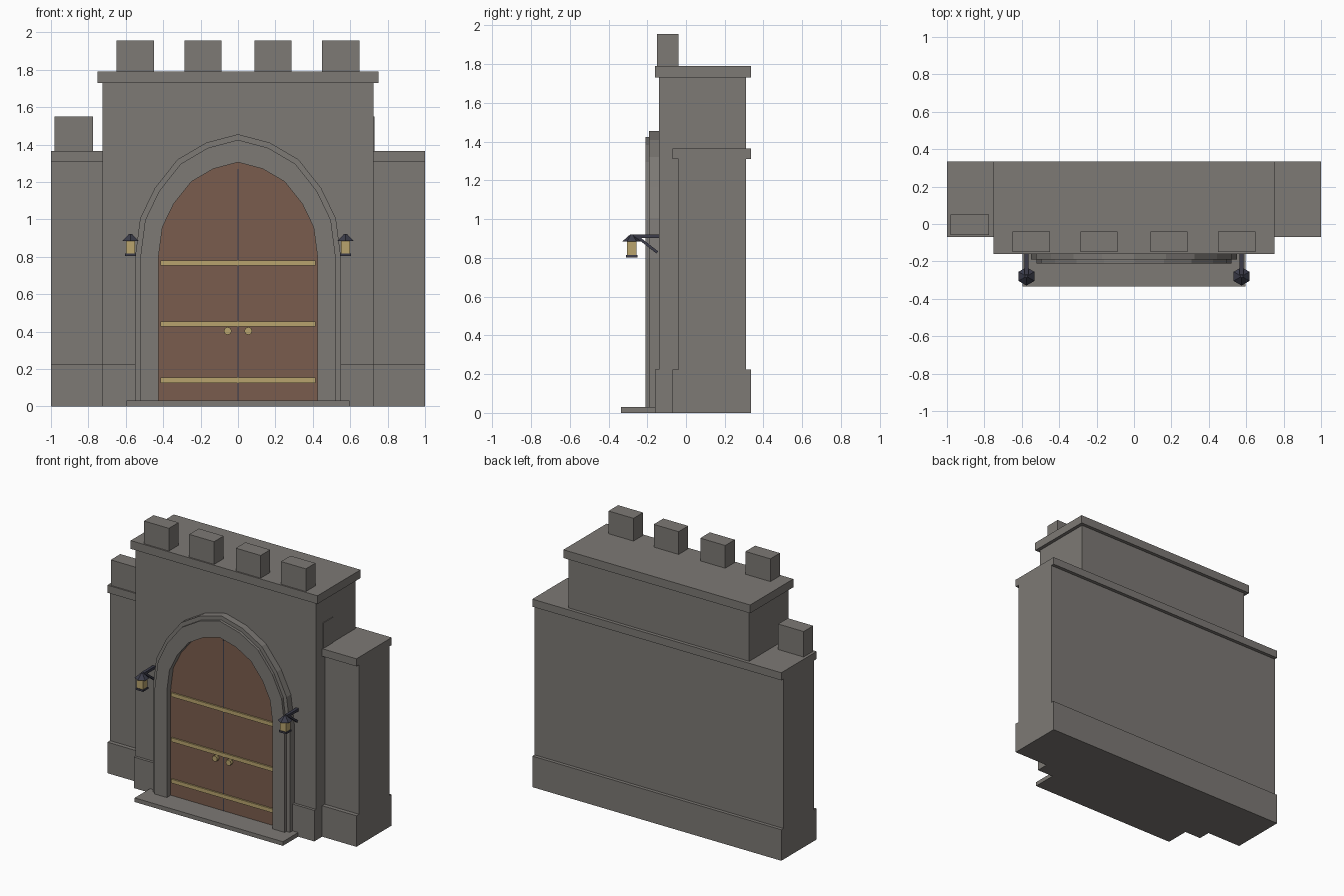
import bpy, bmesh, math
from mathutils import Vector

if "Cube" in bpy.data.objects:
    bpy.data.objects.remove(bpy.data.objects["Cube"])


def material(name, rgb):
    m = bpy.data.materials.new(name)
    m.diffuse_color = (*rgb, 1)
    m.use_nodes = True
    m.node_tree.nodes["Principled BSDF"].inputs["Base Color"].default_value = m.diffuse_color
    return m


STONE = material("grey stone", (0.205, 0.192, 0.178))
WOOD = material("brown wood", (0.195, 0.108, 0.075))
BRASS = material("pale brass", (0.48, 0.37, 0.155))
IRON = material("dark iron", (0.045, 0.046, 0.068))


def finish(name, bm, mat):
    bmesh.ops.recalc_face_normals(bm, faces=bm.faces)
    me = bpy.data.meshes.new(name)
    bm.to_mesh(me)
    bm.free()
    me.materials.append(mat)
    ob = bpy.data.objects.new(name, me)
    bpy.context.collection.objects.link(ob)
    return ob


def box(name, x, y, z, mat=STONE):
    """Box from (min, max) pairs."""
    bm = bmesh.new()
    bmesh.ops.create_cube(bm, size=1)
    for v in bm.verts:
        v.co = [(a + b) / 2 + c * (b - a) for (a, b), c in zip((x, y, z), v.co)]
    return finish(name, bm, mat)


def cone(name, loc, r1, r2, depth, sides, mat, turn=0.0, tilt=0.0):
    bm = bmesh.new()
    bmesh.ops.create_cone(bm, cap_ends=True, segments=sides,
                          radius1=r1, radius2=r2, depth=depth)
    ob = finish(name, bm, mat)
    ob.location = loc
    ob.rotation_euler = (tilt, 0, turn)
    return ob


def arch_curve(half, apex, foot=0.03, spring=0.80):
    """Pointed arch outline from left foot to right foot."""
    rise = (0.0, 0.313, 0.56, 0.794, 0.931, 1.0)
    left = [(-half, foot)]
    left += [(-half * math.cos(math.radians(18 * i)), spring + (apex - spring) * r)
             for i, r in enumerate(rise)]
    return left + [(-x, z) for x, z in reversed(left[:-1])]


def arch_ring(name, outer, inner, front, back):
    bm = bmesh.new()
    rows = [[bm.verts.new((x, y, z)) for x, z in c]
            for c, y in ((outer, front), (inner, front), (inner, back), (outer, back))]
    for k in range(4):
        a, b = rows[k], rows[(k + 1) % 4]
        for i in range(len(a) - 1):
            bm.faces.new((a[i], a[i + 1], b[i + 1], b[i]))
    for end in (0, -1):
        bm.faces.new([r[end] for r in rows])
    return finish(name, bm, STONE)


def arch_panel(name, curve, front, back, mat):
    bm = bmesh.new()
    face = bm.faces.new([bm.verts.new((x, front, z)) for x, z in curve])
    new = bmesh.ops.extrude_face_region(bm, geom=[face])["geom"]
    for v in new:
        if isinstance(v, bmesh.types.BMVert):
            v.co.y = back
    # keep both end caps so the panel is closed
    if not face.is_valid:
        bmesh.ops.holes_fill(bm, edges=bm.edges)
    return finish(name, bm, mat)


# Low wall with plinth and coping
box("wall", (-1, 1), (-0.04, 0.31), (0.225, 1.31))
box("wall_plinth", (-1, 1), (-0.07, 0.335), (0, 0.225))
box("wall_coping", (-1, 1), (-0.07, 0.335), (1.31, 1.365))
box("wall_merlon_left", (-0.98, -0.775), (-0.06, 0.05), (1.365, 1.55))
box("wall_merlon_right", (0.52, 0.73), (-0.06, 0.05), (1.365, 1.55))

# Gate tower
box("tower", (-0.725, 0.725), (-0.14, 0.31), (0.01, 1.73))
box("tower_plinth", (-0.725, 0.725), (-0.16, 0.1), (0, 0.225))
box("tower_coping", (-0.75, 0.75), (-0.16, 0.335), (1.73, 1.79))
for i, x in enumerate((-0.55, -0.187, 0.187, 0.55)):
    box(f"tower_merlon_{i + 1}", (x - 0.1, x + 0.1), (-0.15, -0.04), (1.79, 1.955))

# Doorstep and stepped arch surround
box("doorstep", (-0.595, 0.595), (-0.335, -0.15), (0, 0.03))
opening = arch_curve(0.425, 1.305)
middle = arch_curve(0.522, 1.425)
arch_ring("arch_outer", arch_curve(0.55, 1.455), middle, -0.19, -0.13)
arch_ring("arch_inner", middle, opening, -0.21, -0.13)

# Double door with centre gap, bands and knobs
arch_panel("door", opening, -0.165, -0.13, WOOD)
box("door_gap", (-0.004, 0.004), (-0.169, -0.16), (0.03, 1.27), IRON)
for i, z in enumerate((0.14, 0.44, 0.767)):
    box(f"door_band_{i + 1}", (-0.415, 0.415), (-0.176, -0.16), (z - 0.014, z + 0.014), BRASS)
for side in (-1, 1):
    cone("door_knob", (side * 0.055, -0.175, 0.403), 0.021, 0.021, 0.03, 8, BRASS,
         tilt=math.pi / 2)

# Bracket lanterns either side of the arch
for side in (-1, 1):
    x, y = side * 0.575, -0.28
    box("lantern_glass", (x - 0.025, x + 0.025), (y - 0.025, y + 0.025), (0.815, 0.89), BRASS)
    box("lantern_base", (x - 0.03, x + 0.03), (y - 0.03, y + 0.03), (0.803, 0.816), IRON)
    cone("lantern_roof", (x, y, 0.903), 0.049, 0.008, 0.036, 6, IRON)
    box("lantern_arm", (x - 0.011, x + 0.011), (-0.27, -0.135), (0.902, 0.921), IRON)
    a, b = Vector((x, -0.25, 0.908)), Vector((x, -0.148, 0.828))
    brace = box("lantern_brace", (-0.007, 0.007), (-0.007, 0.007),
                (-(b - a).length / 2, (b - a).length / 2), IRON)
    brace.location = (a + b) / 2
    brace.rotation_euler = (b - a).to_track_quat("Z", "Y").to_euler()
